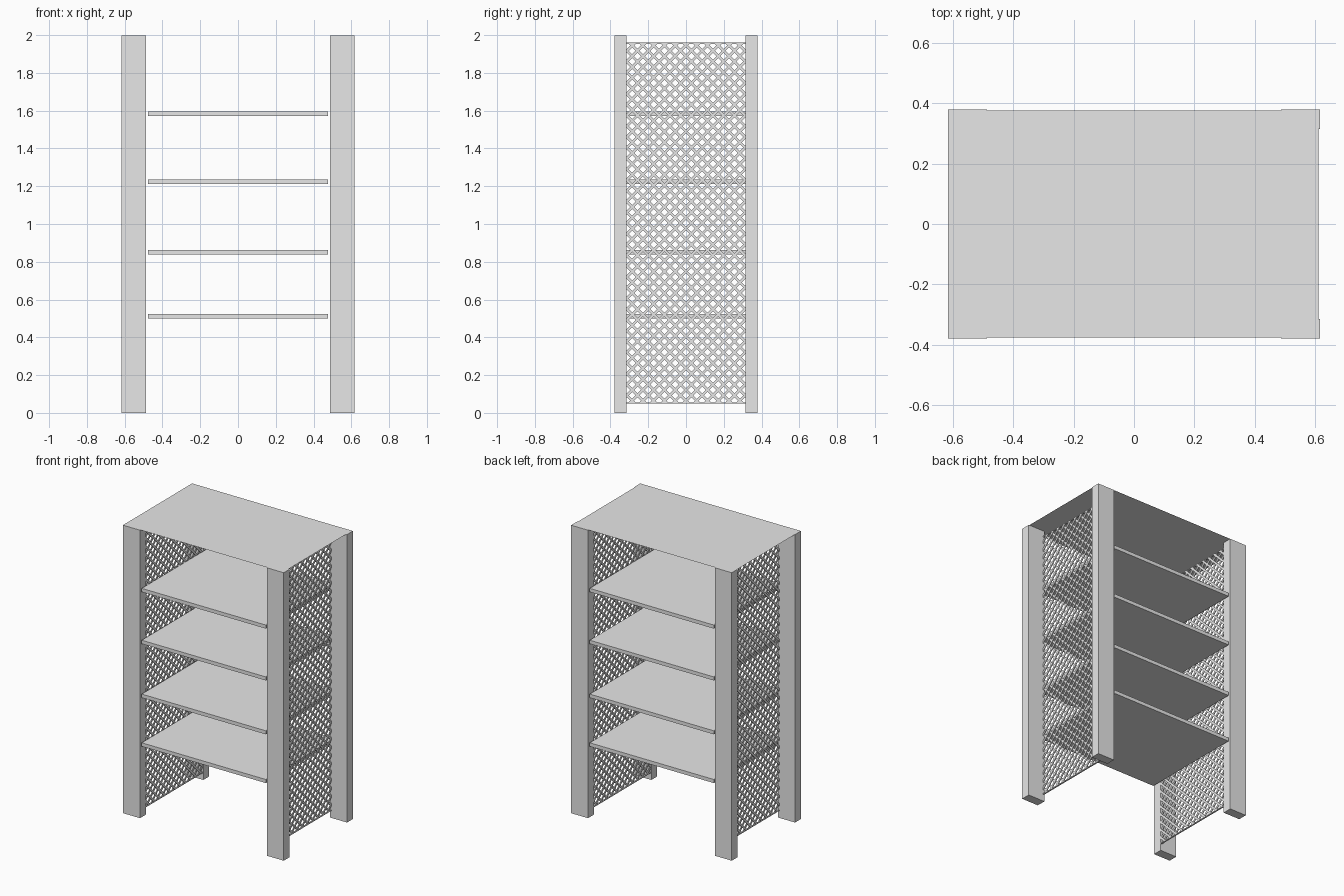
import bpy
import bmesh
import math
from mathutils import Matrix, Vector

cube = bpy.data.objects.get("Cube")
if cube:
    bpy.data.objects.remove(cube, do_unlink=True)

# One plain grey for the whole rack
grey = bpy.data.materials.new("light_grey")
grey.use_nodes = True
colour = (0.8, 0.8, 0.8, 1)
grey.diffuse_color = colour
grey.node_tree.nodes["Principled BSDF"].inputs["Base Color"].default_value = colour


def finish(bm, name):
    mesh = bpy.data.meshes.new(name)
    bm.to_mesh(mesh)
    bm.free()
    mesh.materials.append(grey)
    obj = bpy.data.objects.new(name, mesh)
    bpy.context.collection.objects.link(obj)
    return obj


def add_box(bm, centre, size, turn=0):
    matrix = (Matrix.Translation(centre) @ Matrix.Rotation(turn, 4, 'X')
              @ Matrix.Diagonal((*size, 1)))
    bmesh.ops.create_cube(bm, size=1, matrix=matrix)


def box(name, centre, size):
    bm = bmesh.new()
    add_box(bm, centre, size)
    return finish(bm, name)


HEIGHT = 2.0
POST_X, POST_Y = 0.552, 0.347

# Four corner posts
for sx, side in ((1, "left"), (-1, "right")):
    for sy, end in ((-1, "front"), (1, "back")):
        box(f"{end}_{side}_post", (sx * POST_X, sy * POST_Y, HEIGHT / 2 - 0.0005),
            (0.13, 0.065, HEIGHT - 0.001))

# Four shelves between the posts
for i, z in enumerate((0.512, 0.85, 1.224, 1.584)):
    box(f"shelf_{i + 1}", (0, 0, z), (0.954, 0.75, 0.025))

# Thin top sheet, slightly short on one side
bm = bmesh.new()
bmesh.ops.create_grid(bm, x_segments=1, y_segments=1, size=0.5,
                      matrix=Matrix.Translation((-0.003, 0, HEIGHT))
                      @ Matrix.Diagonal((1.228, 0.754, 1, 1)))
finish(bm, "top_sheet")

# Lattice side panels: two layers of diagonal slats trimmed to a rectangle
HALF_Y, LOW, HIGH = 0.316, 0.05, 1.96
MID = (LOW + HIGH) / 2
PITCH, SLAT, THICK = 0.057, 0.0145, 0.005


def lattice(name, side):
    bm = bmesh.new()
    for layer, lean in enumerate((1, -1)):
        x = side * (0.49 + layer * THICK)
        for k in range(-24, 25):
            add_box(bm, (x, 0, MID + (k + 0.5) * PITCH),
                    (THICK, SLAT, 4), lean * math.pi / 4)
    for point, normal in (((0, HALF_Y, 0), (0, 1, 0)), ((0, -HALF_Y, 0), (0, -1, 0)),
                          ((0, 0, HIGH), (0, 0, 1)), ((0, 0, LOW), (0, 0, -1))):
        cut = bmesh.ops.bisect_plane(
            bm, geom=bm.verts[:] + bm.edges[:] + bm.faces[:],
            plane_co=Vector(point), plane_no=Vector(normal), clear_outer=True)
        edges = [e for e in cut["geom_cut"] if isinstance(e, bmesh.types.BMEdge)]
        bmesh.ops.holes_fill(bm, edges=edges, sides=0)
    # Narrow rails along the top and bottom of the panel
    for z in (LOW + 0.003, HIGH - 0.003):
        add_box(bm, (side * 0.4925, 0, z), (THICK * 2, HALF_Y * 2, 0.006))
    bmesh.ops.recalc_face_normals(bm, faces=bm.faces[:])
    return finish(bm, name)


lattice("left_lattice", 1)
lattice("right_lattice", -1)
